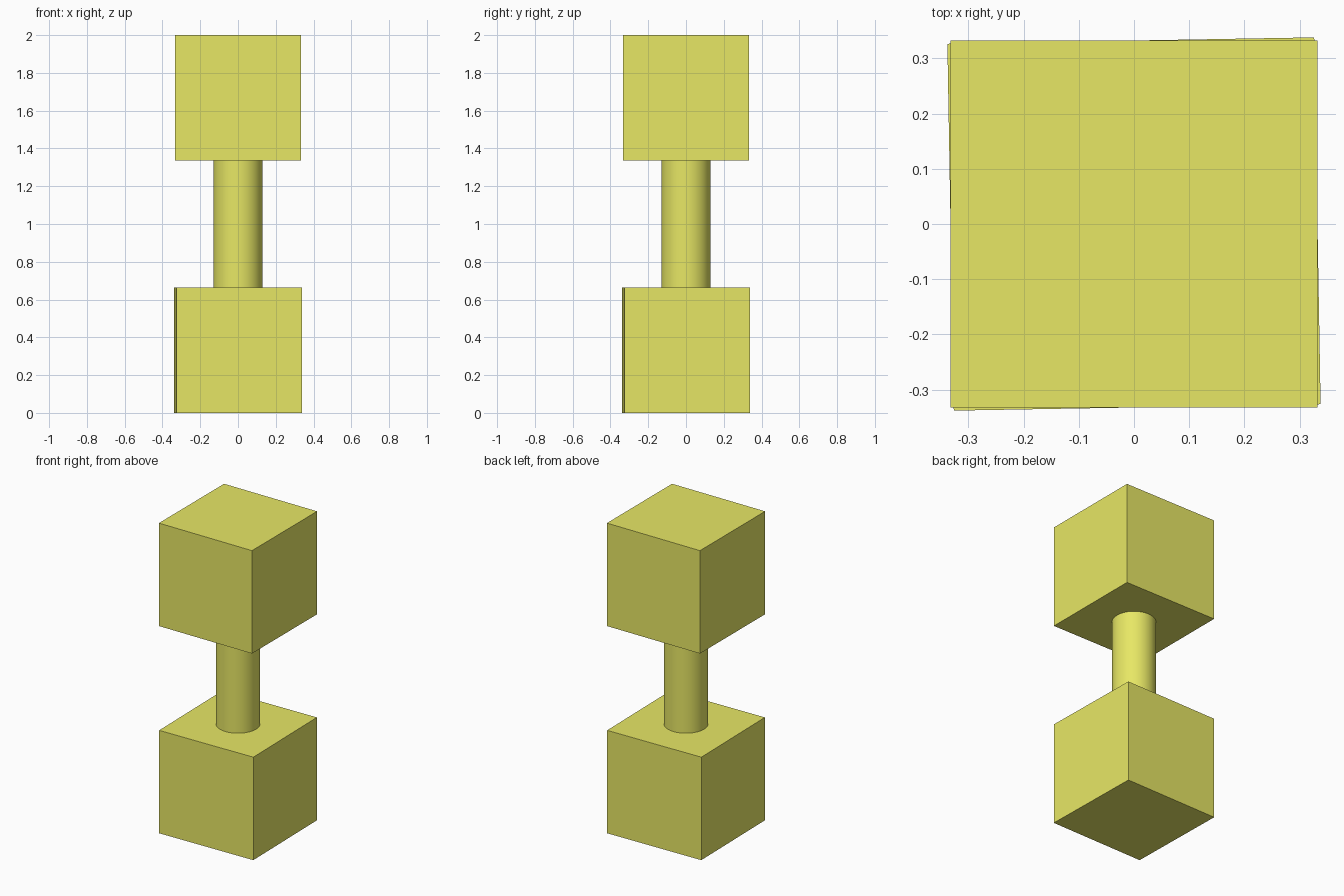
import bpy
from math import radians

if "Cube" in bpy.data.objects:
    bpy.data.objects.remove(bpy.data.objects["Cube"])

yellow = bpy.data.materials.new("yellow")
yellow.diffuse_color = (0.8, 0.8, 0.13, 1)
yellow.use_nodes = True
yellow.node_tree.nodes["Principled BSDF"].inputs["Base Color"].default_value = yellow.diffuse_color

SIZE = 0.665  # edge of each end block


def block(name, z, turn=0.0):
    bpy.ops.mesh.primitive_cube_add(size=SIZE, location=(0, 0, z),
                                    rotation=(0, 0, radians(turn)))
    obj = bpy.context.object
    obj.name = name
    obj.data.materials.append(yellow)
    return obj


# End blocks, the lower one turned very slightly
block("lower_block", SIZE / 2, turn=1.0)
block("upper_block", 2 - SIZE / 2)

# Round handle joining the blocks
bpy.ops.mesh.primitive_cylinder_add(vertices=32, radius=0.13,
                                    depth=2 - 2 * SIZE, location=(0, 0, 1))
handle = bpy.context.object
handle.name = "handle"
handle.data.materials.append(yellow)
bpy.ops.object.shade_smooth_by_angle(angle=radians(30))
